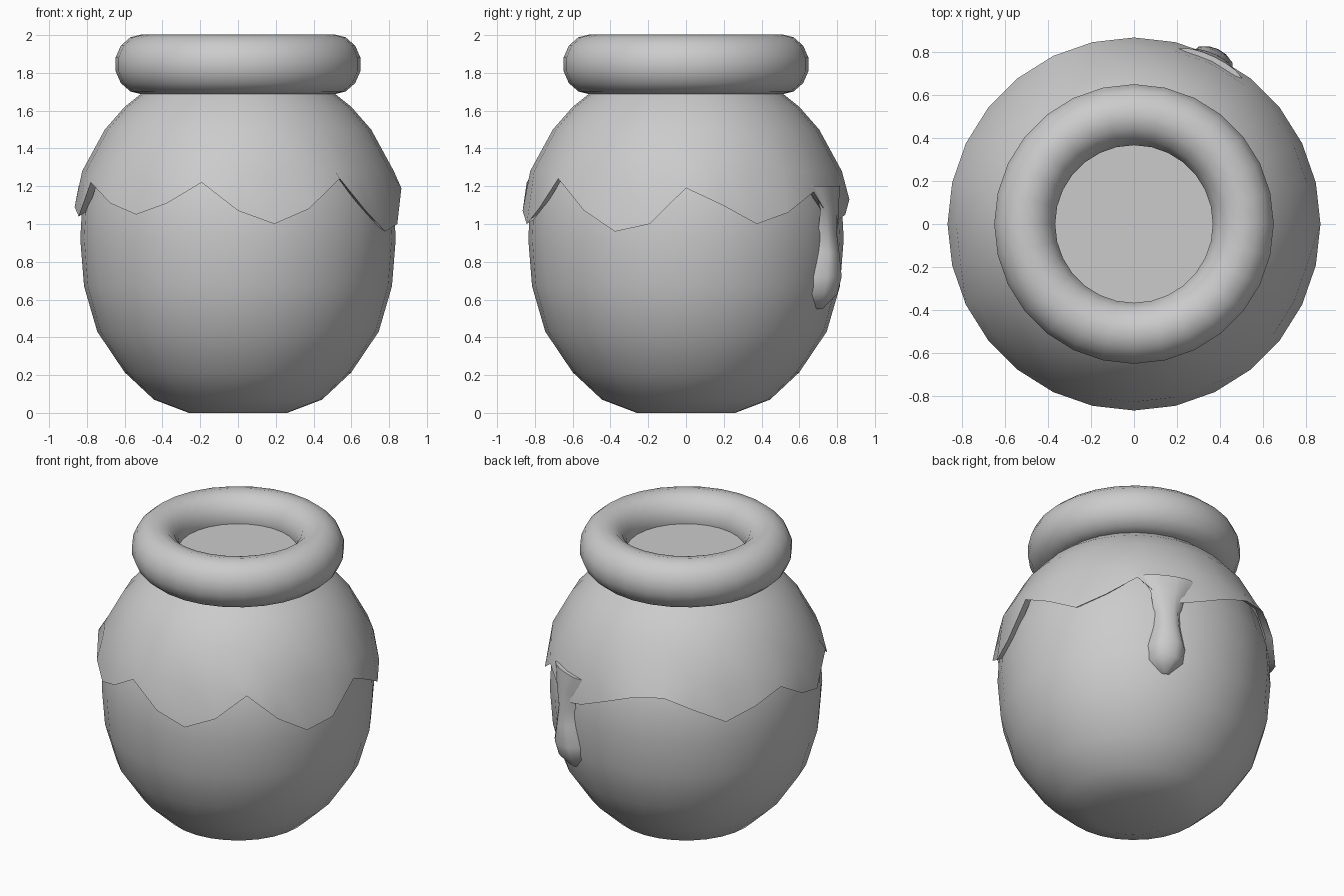
import bpy, bmesh, math

if "Cube" in bpy.data.objects:
    bpy.data.objects.remove(bpy.data.objects["Cube"])

N = 28  # sides around the pot


def point(k, r, z):
    """Point at side k, counted from the front (-y) towards +x."""
    a = 2 * math.pi * k / N - math.pi / 2
    return (r * math.cos(a), r * math.sin(a), z)


def build(name, rows, closed=True, cap_start=False, cap_end=False, loop=False):
    """Bridge successive rows of points into a smooth-shaded skin."""
    bm = bmesh.new()
    rings = [[bm.verts.new(p) for p in row] for row in rows]
    pairs = list(zip(rings, rings[1:]))
    if loop:
        pairs.append((rings[-1], rings[0]))
    for a, b in pairs:
        n = len(a)
        for i in range(n if closed else n - 1):
            j = (i + 1) % n
            bm.faces.new((a[i], a[j], b[j], b[i]))
    if cap_start:
        bm.faces.new(rings[0][::-1])
    if cap_end:
        bm.faces.new(rings[-1])
    bmesh.ops.recalc_face_normals(bm, faces=bm.faces)
    me = bpy.data.meshes.new(name)
    bm.to_mesh(me)
    bm.free()
    ob = bpy.data.objects.new(name, me)
    bpy.context.collection.objects.link(ob)
    bpy.context.view_layer.objects.active = ob
    ob.select_set(True)
    bpy.ops.object.shade_smooth_by_angle(angle=math.radians(50))
    ob.select_set(False)
    return ob


def ring(r, z):
    return [point(k, r, z) for k in range(N)]


# Rounded pot body
body = [(0.26, 0), (0.445, 0.07), (0.60, 0.215), (0.745, 0.43), (0.815, 0.67),
        (0.835, 0.92), (0.825, 1.1), (0.77, 1.3), (0.65, 1.5), (0.48, 1.68)]
build("pot_body", [ring(r, z) for r, z in body], cap_start=True, cap_end=True)

# Thick rolled rim
rim = []
for i in range(14):
    a = 2 * math.pi * i / 14 + math.pi / 14
    rim.append(ring(0.507 + 0.145 * math.cos(a), 1.845 + 0.159 * math.sin(a)))
build("rim", rim, loop=True)

# Flat surface of the contents inside the rim
build("contents_surface", [ring(0.375, 1.77), ring(0.375, 1.83)], cap_end=True)

# Overflowing coat with a wavy hem, one hem height per side
hem = [1.07, 1.0, 1.08, 1.24, 1.07, 0.96, 1.0, 1.19, 1.1, 1.0, 1.06, 1.17, 1.0, 1.05,
       1.13, 1.2, 1.22, 1.14, 1.05, 1.12, 1.2, 1.09, 1.04, 1.22, 1.11, 1.05, 1.11, 1.22]
coat = [ring(0.50, 1.70), ring(0.60, 1.62), ring(0.705, 1.5), ring(0.825, 1.28)]
coat.append([point(k, 0.865, z) for k, z in enumerate(hem)])
coat.append([point(k, 0.815, z + 0.03) for k, z in enumerate(hem)])
build("overflow_coat", coat)

# Long drip on the back right: height, half width, edge radius, front radius
drip = [(1.2, 0.17, 0.84, 0.86), (1.08, 0.11, 0.85, 0.872), (0.95, 0.085, 0.82, 0.875),
        (0.85, 0.09, 0.82, 0.89), (0.72, 0.125, 0.81, 0.90), (0.63, 0.12, 0.79, 0.875),
        (0.55, 0.03, 0.765, 0.80)]
rows = []
for z, w, r0, r1 in drip:
    row = []
    for i in range(7):
        t = i / 3 - 1
        bulge = math.sqrt(max(0, 1 - t * t))
        row.append(point(12 + t * w / 0.85 * N / (2 * math.pi), r0 + (r1 - r0) * bulge, z))
    rows.append(row)
build("drip", rows, closed=True, cap_start=True, cap_end=True)
